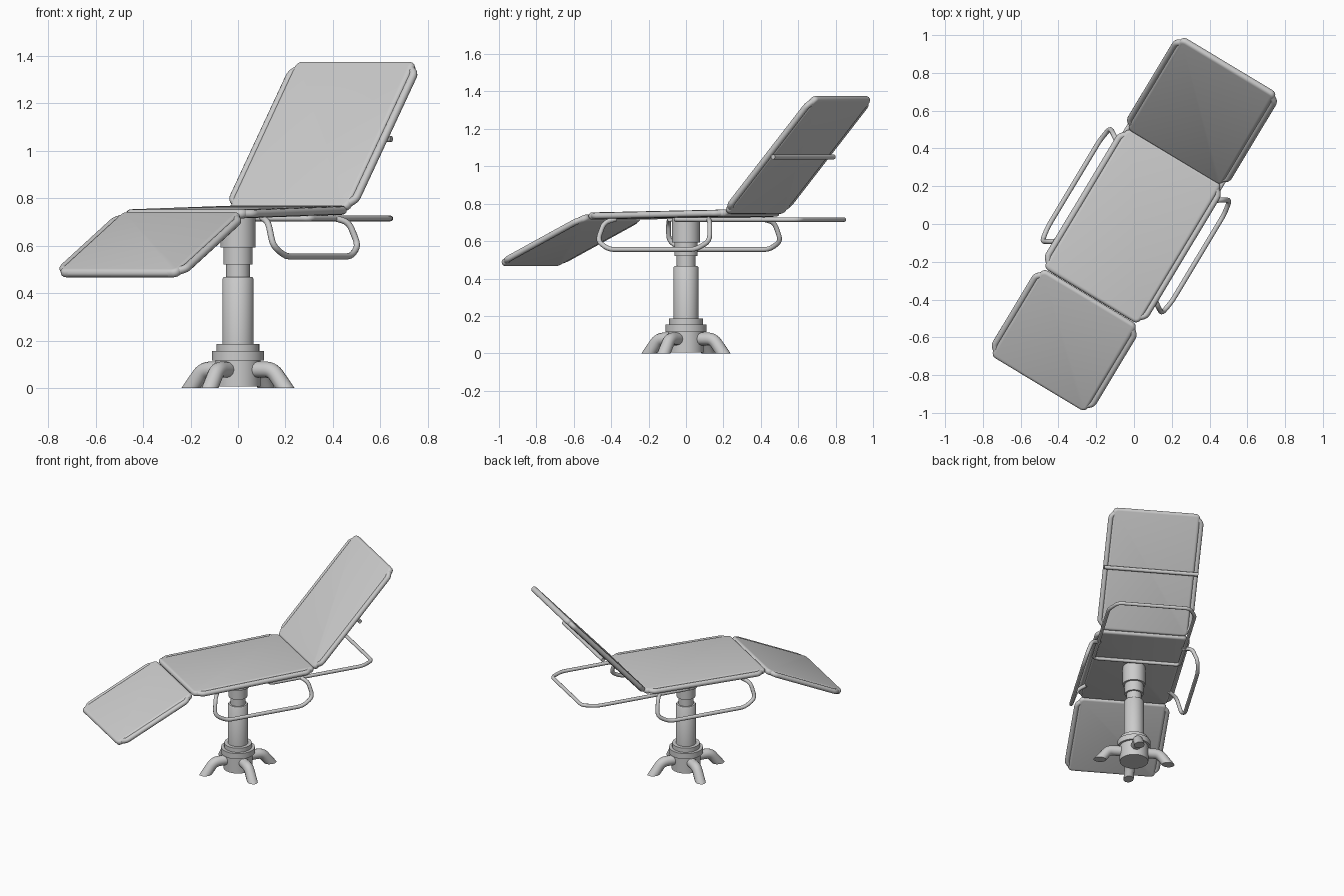
import bpy, bmesh, math
from mathutils import Vector, Matrix

if "Cube" in bpy.data.objects:
    bpy.data.objects.remove(bpy.data.objects["Cube"])

TURN = Matrix.Rotation(math.radians(-31), 4, 'Z')   # whole chair is turned about z


def finish(name, bm, matrix=Matrix(), angle=40):
    me = bpy.data.meshes.new(name)
    bm.to_mesh(me)
    bm.free()
    ob = bpy.data.objects.new(name, me)
    bpy.context.collection.objects.link(ob)
    ob.matrix_world = TURN @ matrix
    bpy.ops.object.select_all(action='DESELECT')
    ob.select_set(True)
    bpy.context.view_layer.objects.active = ob
    bpy.ops.object.shade_smooth_by_angle(angle=math.radians(angle))
    return ob


def fillet(pts, r, closed, n=4):
    """Round the corners of a path."""
    pts = [Vector(p) for p in pts]
    out = []
    for i, p in enumerate(pts):
        if not closed and i in (0, len(pts) - 1):
            out.append(p)
            continue
        a, b = pts[i - 1] - p, pts[(i + 1) % len(pts)] - p
        d = min(r, a.length * .45, b.length * .45)
        s, e = p + a.normalized() * d, p + b.normalized() * d
        for k in range(n + 1):
            t = k / n
            out.append(s * (1 - t) ** 2 + p * 2 * t * (1 - t) + e * t * t)
    return out


def tube(name, pts, radius, corner=.04, closed=False, matrix=Matrix(), floor_cut=False):
    path = fillet(pts, corner, closed)
    cu = bpy.data.curves.new(name, 'CURVE')
    cu.dimensions = '3D'
    cu.bevel_depth, cu.bevel_resolution, cu.use_fill_caps = radius, 4, True
    sp = cu.splines.new('POLY')
    sp.points.add(len(path) - 1)
    for q, p in zip(sp.points, path):
        q.co = (*p, 1)
    sp.use_cyclic_u = closed
    tmp = bpy.data.objects.new(name + "_path", cu)
    bpy.context.collection.objects.link(tmp)
    me = bpy.data.meshes.new_from_object(tmp.evaluated_get(bpy.context.evaluated_depsgraph_get()))
    bpy.data.objects.remove(tmp)
    bm = bmesh.new()
    bm.from_mesh(me)
    bpy.data.meshes.remove(me)
    bmesh.ops.remove_doubles(bm, verts=bm.verts, dist=1e-5)
    if floor_cut:
        cut = bmesh.ops.bisect_plane(bm, geom=bm.verts[:] + bm.edges[:] + bm.faces[:],
                                     plane_co=(0, 0, 0), plane_no=(0, 0, 1), clear_inner=True)
        bmesh.ops.holes_fill(bm, edges=[e for e in cut['geom_cut'] if isinstance(e, bmesh.types.BMEdge)])
    bmesh.ops.recalc_face_normals(bm, faces=bm.faces)
    return finish(name, bm, matrix)


def section(name, start, end):
    """Padded panel with a tube frame between two (y, z) points."""
    (y0, z0), (y1, z1) = start, end
    length = math.hypot(y1 - y0, z1 - z0)
    m = Matrix.Translation((0, (y0 + y1) / 2, (z0 + z1) / 2)) @ \
        Matrix.Rotation(math.atan2(z1 - z0, y1 - y0), 4, 'X')
    bm = bmesh.new()
    bmesh.ops.create_cube(bm, size=1, matrix=Matrix.Diagonal((.585, length, .038, 1)))
    up = [e for e in bm.edges if abs(e.verts[0].co.z - e.verts[1].co.z) > .01]
    bmesh.ops.bevel(bm, geom=up, offset=.03, segments=4, profile=.5, affect='EDGES')
    rim = [e for e in bm.edges if abs(e.verts[0].co.z - e.verts[1].co.z) < .001]
    bmesh.ops.bevel(bm, geom=rim, offset=.017, segments=4, profile=.5, affect='EDGES')
    finish(name + "_pad", bm, m)
    w, h, c = .303, length / 2 - .016, .045
    loop = [(w, h - c, 0), (w - c, h, 0), (c - w, h, 0), (-w, h - c, 0),
            (-w, c - h, 0), (c - w, -h, 0), (w - c, -h, 0), (w, c - h, 0)]
    tube(name + "_frame", loop, .017, .015, True, m)


# padded sections
section("seat", (-.445, .734), (.42, .75))
section("backrest", (.42, .752), (.978, 1.37))
section("footrest", (-.985, .478), (-.45, .73))

# bar behind the backrest
tube("backrest_bar", [(-.315, .732, 1.05), (.315, .732, 1.05)], .013)

# flat loop under the seat reaching behind the backrest
tube("rear_loop", [(.29, .1, .715), (.29, .76, .715), (.24, .85, .715),
                   (-.24, .85, .715), (-.29, .76, .715), (-.29, .1, .715)], .012, .03, True)

# side rails hanging beside the seat
for side, label in ((1, "right"), (-1, "left")):
    half = [(.28, .29, .718), (.335, .33, .7), (.37, .35, .6), (.383, .27, .555)]
    pts = [(side * x, .02 + y, z) for x, y, z in half]
    pts += [(side * x, .02 - y, z) for x, y, z in reversed(half)]
    tube(label + "_side_rail", pts, .013, .035)

# turned pedestal
profile = [(0, .005), (.095, .005), (.095, .115), (.11, .115), (.11, .155), (.09, .155),
           (.09, .185), (.066, .185), (.066, .46), (.061, .467), (.05, .467), (.05, .52),
           (.062, .52), (.062, .592), (.075, .592), (.075, .725), (0, .725)]
bm = bmesh.new()
vs = [bm.verts.new((r, 0, z)) for r, z in profile]
es = [bm.edges.new(p) for p in zip(vs, vs[1:])]
bmesh.ops.spin(bm, geom=vs + es, axis=(0, 0, 1), cent=(0, 0, 0), angle=math.tau, steps=40)
bmesh.ops.remove_doubles(bm, verts=bm.verts, dist=1e-4)
bmesh.ops.recalc_face_normals(bm, faces=bm.faces)
finish("pedestal", bm)

# four bent feet, cut flat at the floor
for i in range(4):
    tube(f"foot_{i + 1}", [(.05, 0, .077), (.17, 0, .077), (.265, 0, -.045)], .034, .03,
         matrix=Matrix.Rotation(i * math.pi / 2, 4, 'Z'), floor_cut=True)
